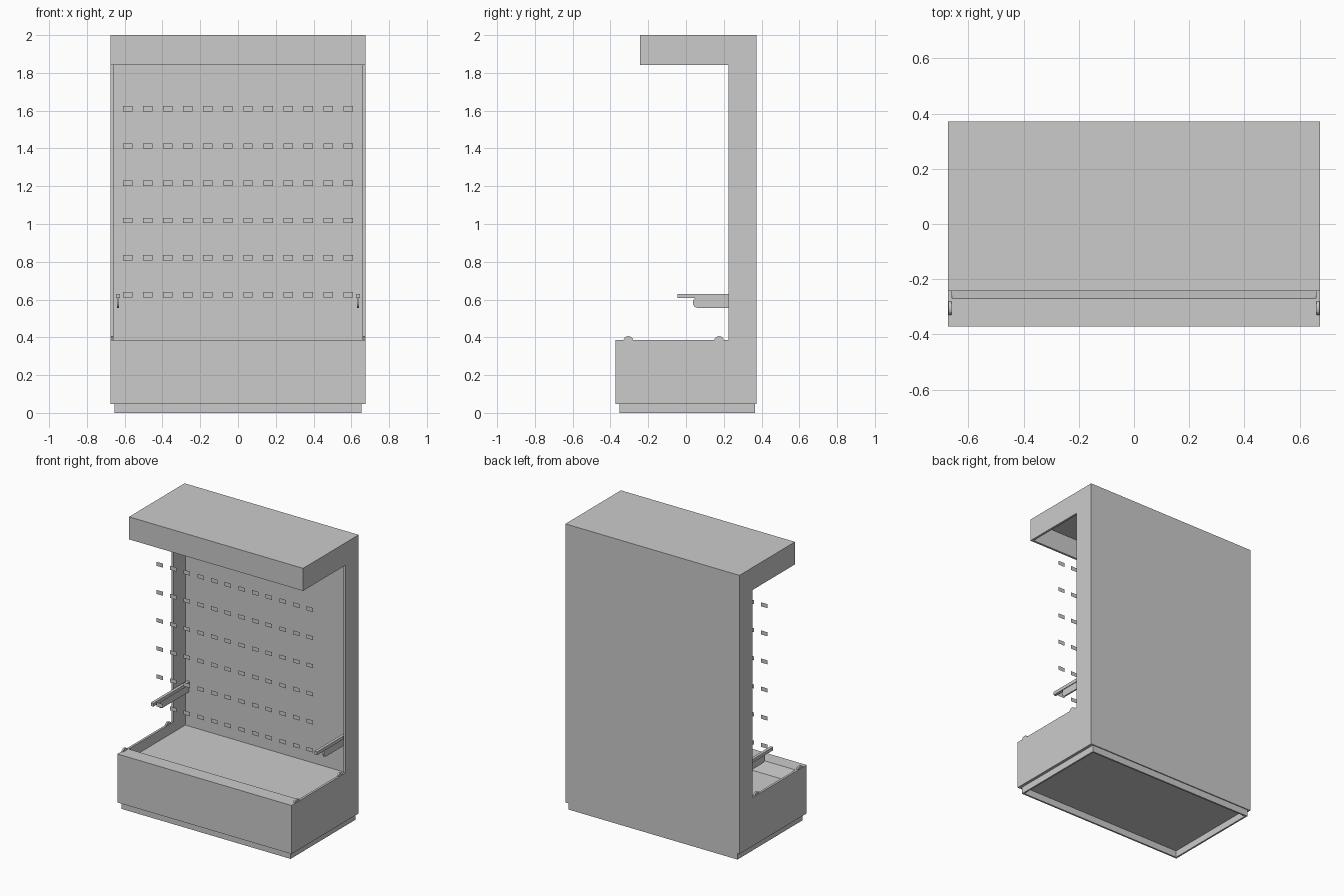
import bpy, bmesh, math

if "Cube" in bpy.data.objects:
    bpy.data.objects.remove(bpy.data.objects["Cube"])


def new_object(name, bm):
    bmesh.ops.recalc_face_normals(bm, faces=bm.faces[:])
    mesh = bpy.data.meshes.new(name)
    bm.to_mesh(mesh)
    bm.free()
    ob = bpy.data.objects.new(name, mesh)
    bpy.context.collection.objects.link(ob)
    return ob


def extrude_x(name, profile, x0, x1):
    """Closed (y, z) profile extruded from x0 to x1."""
    bm = bmesh.new()
    face = bm.faces.new([bm.verts.new((x0, y, z)) for y, z in profile])
    ext = bmesh.ops.extrude_face_region(bm, geom=[face])
    moved = [v for v in ext["geom"] if isinstance(v, bmesh.types.BMVert)]
    bmesh.ops.translate(bm, verts=moved, vec=(x1 - x0, 0, 0))
    return new_object(name, bm)


def pair(name, profile, x0, x1):
    extrude_x("right_" + name, profile, x0, x1)
    extrude_x("left_" + name, profile, -x1, -x0)


def tag_row(name, y, z, flat=False):
    """Row of 12 thin label plates, upright or lying flat."""
    bm = bmesh.new()
    for i in range(12):
        x = -0.583 + i * 0.106
        corners = [(-0.025, -0.014), (0.025, -0.014), (0.025, 0.014), (-0.025, 0.014)]
        bm.faces.new([bm.verts.new((x + a, y + b, z) if flat else (x + a, y, z + b))
                      for a, b in corners])
    return new_object(name, bm)


W, IN = 0.675, 0.659   # outer half width, inner face of side panels

# cabinet shell: base, tub, back wall and hollow canopy
extrude_x("cabinet_shell", [
    (-0.372, 0.047), (0.372, 0.047), (0.372, 2.0), (-0.243, 2.0),
    (-0.243, 1.842), (-0.228, 1.842), (-0.228, 1.98), (0.358, 1.98),
    (0.358, 0.315), (-0.235, 0.315), (-0.27, 0.387), (-0.372, 0.387)], -IN, IN)

# C-shaped side panels
pair("side_panel", [
    (-0.372, 0.047), (0.372, 0.047), (0.372, 2.0), (-0.243, 2.0),
    (-0.243, 1.842), (0.225, 1.842), (0.225, 0.387), (-0.372, 0.387)], IN, W)

# hollow plinth, open underneath
bm = bmesh.new()
loops = []
for inset in (0, 0.012):
    x, y0, y1 = 0.655 - inset, -0.353 + inset, 0.365 - inset
    for z in (0.0, 0.047):
        loops.append([bm.verts.new((a, b, z)) for a, b in
                      ((-x, y0), (x, y0), (x, y1), (-x, y1))])
for a, b in ((0, 1), (1, 3), (3, 2), (2, 0)):
    for i in range(4):
        j = (i + 1) % 4
        bm.faces.new((loops[a][i], loops[a][j], loops[b][j], loops[b][i]))
new_object("plinth", bm)

# rounded stops on the tub's side rims
for part, yc in (("front", -0.305), ("rear", 0.175)):
    arc = [(yc + 0.025 * math.cos(math.pi * i / 10),
            0.385 + 0.021 * math.sin(math.pi * i / 10)) for i in range(11)]
    pair(part + "_rim_stop", arc, 0.661, 0.673)

# shelf brackets: flat top bar over a fin with a rounded nose
pair("bracket_bar", [(-0.045, 0.607), (0.358, 0.607), (0.358, 0.63), (-0.045, 0.63)],
     0.625, 0.645)
pair("bracket_fin", [
    (0.048, 0.607), (0.041, 0.6), (0.037, 0.59), (0.037, 0.577), (0.042, 0.565),
    (0.051, 0.558), (0.062, 0.556), (0.358, 0.556), (0.358, 0.607)], 0.63, 0.64)

# price tags on the shelf fronts and on the front rim
for r in range(6):
    tag_row(f"shelf_tags_{r + 1}", -0.036, 0.625 + r * 0.197)
tag_row("rim_tags", -0.312, 0.388, flat=True)
